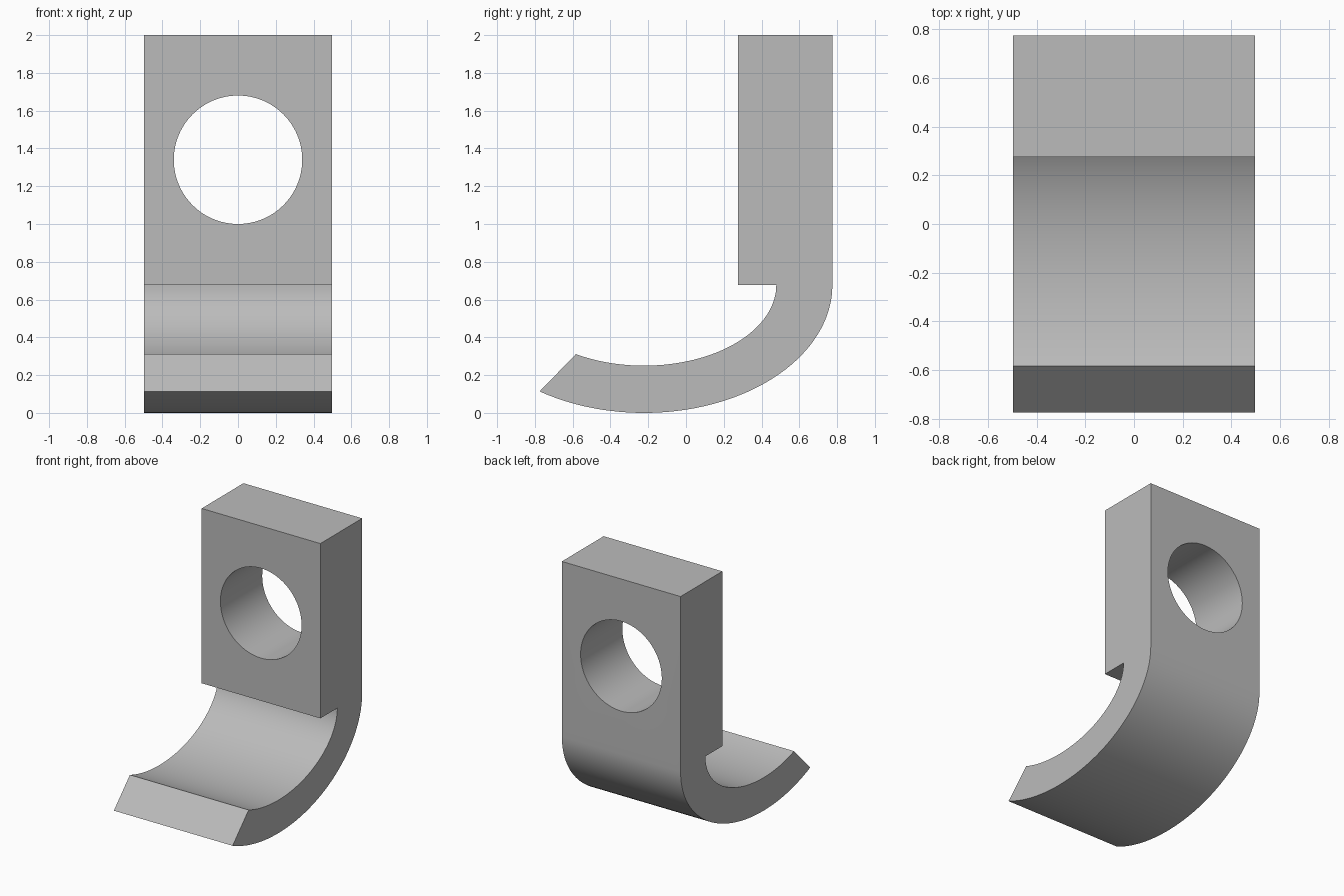
import bpy
import bmesh
import math
from mathutils import Matrix

if "Cube" in bpy.data.objects:
    bpy.data.objects.remove(bpy.data.objects["Cube"])

HALF_WIDTH = 0.497
ARC_Y, ARC_Z = -0.222, 0.677      # shared centre of both elliptical arcs
OUTER = (0.997, 0.677)            # semi-axes of the underside
INNER = (0.70, 0.427)             # semi-axes of the upper side
STEPS = 48

grey = bpy.data.materials.new("light grey")
grey.diffuse_color = (0.5, 0.5, 0.5, 1)
grey.use_nodes = True
grey.node_tree.nodes["Principled BSDF"].inputs["Base Color"].default_value = grey.diffuse_color


def arc(axes, end_y):
    """Points of a lower elliptical arc from its rear end forward to end_y."""
    a, b = axes
    last = math.acos((end_y - ARC_Y) / a)
    return [(ARC_Y + a * math.cos(last * i / STEPS),
             ARC_Z - b * math.sin(last * i / STEPS)) for i in range(STEPS + 1)]


def make_object(name, bm):
    bmesh.ops.recalc_face_normals(bm, faces=bm.faces)
    mesh = bpy.data.meshes.new(name)
    bm.to_mesh(mesh)
    bm.free()
    mesh.materials.append(grey)
    obj = bpy.data.objects.new(name, mesh)
    bpy.context.collection.objects.link(obj)
    return obj


# Hook bracket: upright block with a curved, bevel-ended foot
profile = [(0.275, 2.0), (0.775, 2.0)]
profile += arc(OUTER, -0.775)
profile += reversed(arc(INNER, -0.583))
profile += [(0.275, ARC_Z)]
bm = bmesh.new()
side = bm.faces.new([bm.verts.new((-HALF_WIDTH, y, z)) for y, z in profile])
ext = bmesh.ops.extrude_face_region(bm, geom=[side])
bmesh.ops.translate(bm, vec=(2 * HALF_WIDTH, 0, 0),
                    verts=[v for v in ext["geom"] if isinstance(v, bmesh.types.BMVert)])
bracket = make_object("hook_bracket", bm)

# Round hole through the upright block
bm = bmesh.new()
bmesh.ops.create_cone(bm, cap_ends=True, segments=96, radius1=0.34, radius2=0.34, depth=1,
                      matrix=Matrix.Translation((0, 0.525, 1.34)) @ Matrix.Rotation(math.pi / 2, 4, 'X'))
cutter = make_object("hole_cutter", bm)
cutter.hide_render = True

cut = bracket.modifiers.new("hole", 'BOOLEAN')
cut.operation = 'DIFFERENCE'
cut.solver = 'EXACT'
cut.object = cutter
bpy.context.view_layer.objects.active = bracket
bracket.select_set(True)
bpy.ops.object.modifier_apply(modifier=cut.name)
bpy.data.objects.remove(cutter)

# Smooth curves, sharp corners
bpy.ops.object.shade_smooth_by_angle(angle=math.radians(30))
